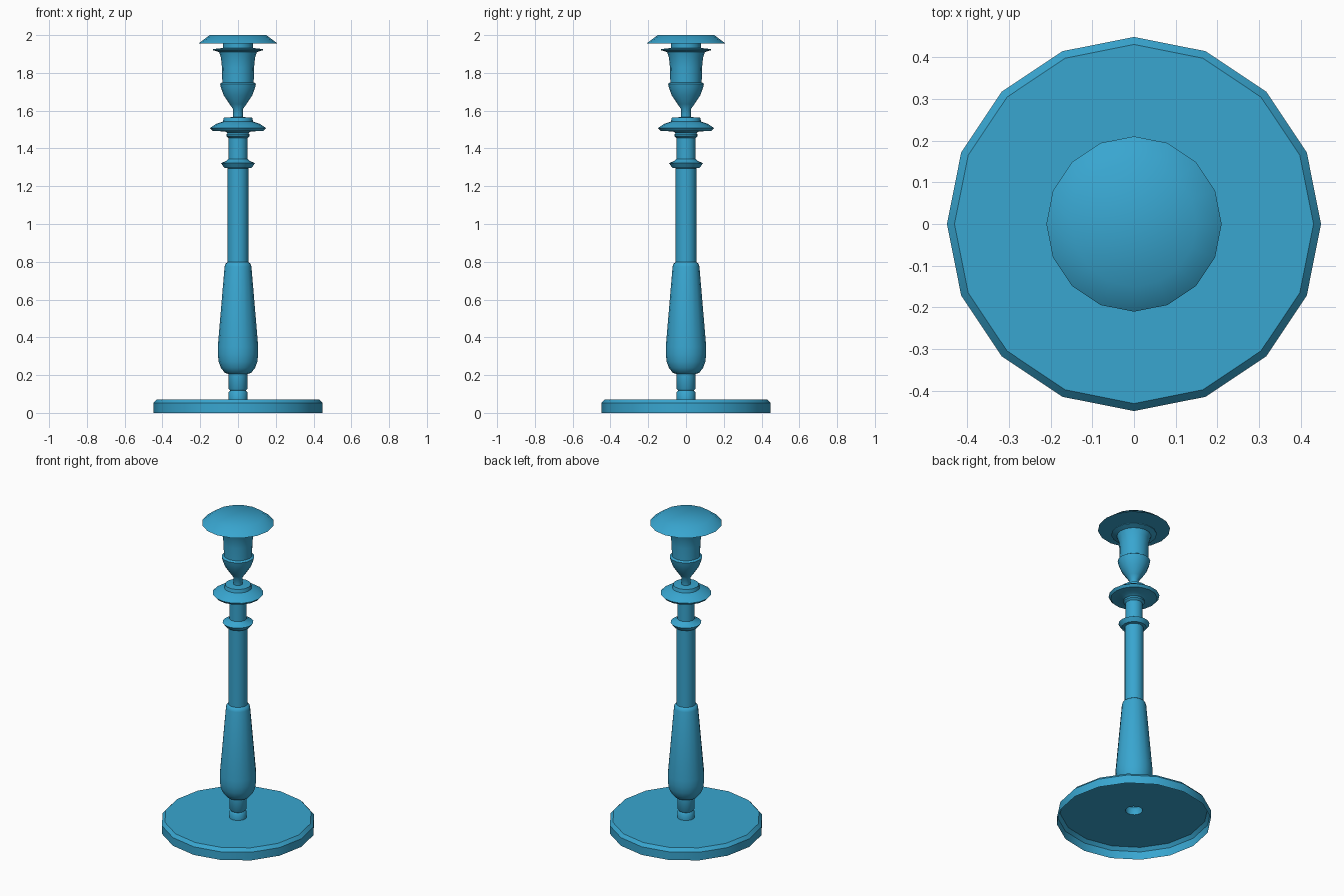
import bpy, bmesh, math

if "Cube" in bpy.data.objects:
    bpy.data.objects.remove(bpy.data.objects["Cube"])

SIDES = 16


def lathe(name, profile, angle=40):
    """Revolve (radius, height) points about z; a zero radius closes the end."""
    bm = bmesh.new()
    rings = []
    for r, z in profile:
        if r == 0:
            rings.append([bm.verts.new((0, 0, z))] * SIDES)
        else:
            rings.append([bm.verts.new((r * math.cos(a), r * math.sin(a), z))
                          for a in (2 * math.pi * i / SIDES for i in range(SIDES))])
    for low, high in zip(rings, rings[1:]):
        for i in range(SIDES):
            j = (i + 1) % SIDES
            corners = dict.fromkeys((low[i], low[j], high[j], high[i]))
            bm.faces.new(list(corners))
    mesh = bpy.data.meshes.new(name)
    bm.to_mesh(mesh)
    bm.free()
    obj = bpy.data.objects.new(name, mesh)
    bpy.context.collection.objects.link(obj)
    bpy.ops.object.select_all(action='DESELECT')
    obj.select_set(True)
    bpy.context.view_layer.objects.active = obj
    bpy.ops.object.shade_smooth_by_angle(angle=math.radians(angle))
    mat = bpy.data.materials.get("blue") or bpy.data.materials.new("blue")
    mat.diffuse_color = (0.04, 0.38, 0.63, 1)
    mat.use_nodes = True
    mat.node_tree.nodes["Principled BSDF"].inputs["Base Color"].default_value = mat.diffuse_color
    mesh.materials.append(mat)
    return obj


# Hollow foot plate, open underneath
lathe("base", [(0.448, 0), (0.448, 0.052), (0.43, 0.072), (0.05, 0.072)])

# Collar and swelling lower stem
lathe("lower_stem", [(0.05, 0.072), (0.05, 0.108), (0.042, 0.118), (0.05, 0.128),
                     (0.05, 0.205), (0.07, 0.212), (0.09, 0.238), (0.102, 0.27),
                     (0.107, 0.31), (0.107, 0.35), (0.071, 0.775), (0.066, 0.79),
                     (0.055, 0.798)])

# Straight column with its ring
lathe("column", [(0.055, 0.798), (0.055, 1.295), (0.072, 1.297), (0.09, 1.322),
                 (0.06, 1.335), (0.05, 1.345), (0.05, 1.455)])

# Drip pan
lathe("drip_pan", [(0.05, 1.455), (0.062, 1.465), (0.062, 1.475), (0.055, 1.482),
                   (0.07, 1.49), (0.135, 1.493), (0.148, 1.508), (0.115, 1.53),
                   (0.08, 1.542), (0.075, 1.563), (0.027, 1.566)])

# Candle cup on a thin neck
lathe("candle_cup", [(0.027, 1.566), (0.027, 1.61), (0.045, 1.635), (0.075, 1.68),
                     (0.09, 1.72), (0.095, 1.742), (0.083, 1.75), (0.085, 1.83),
                     (0.09, 1.88), (0.1, 1.91), (0.132, 1.92), (0.132, 1.926),
                     (0.08, 1.932), (0.08, 1.955)])

# Closed top cap
lathe("top_cap", [(0.08, 1.955), (0.21, 1.955), (0.15, 2.0), (0, 2.0)])
